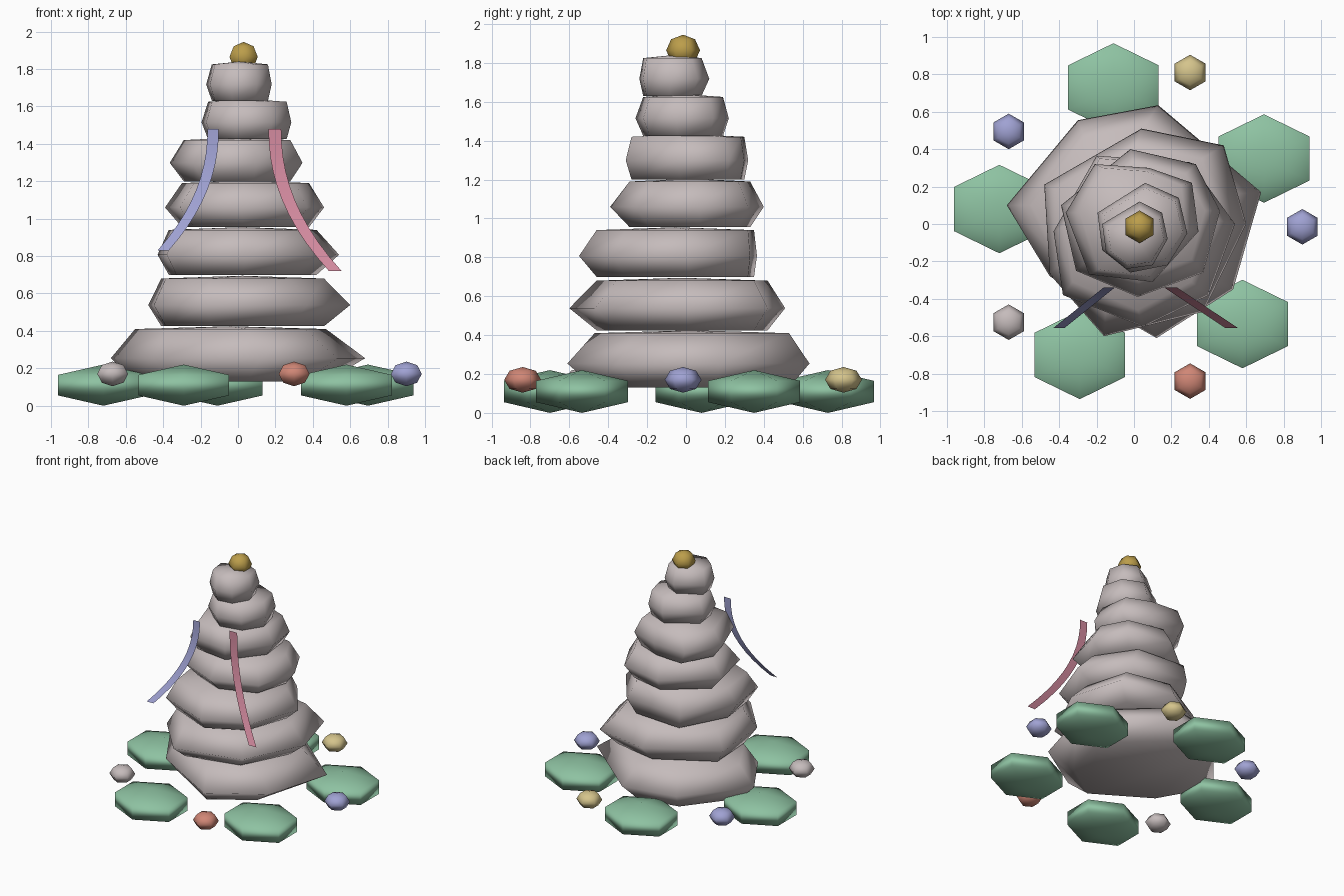
import bpy
import bmesh

default_cube = bpy.data.objects.get("Cube")
if default_cube:
    bpy.data.objects.remove(default_cube, do_unlink=True)


def make_material(name, red, green, blue):
    material = bpy.data.materials.new(name)
    material.use_nodes = True
    color = (red, green, blue, 1)
    material.diffuse_color = color
    material.node_tree.nodes["Principled BSDF"].inputs["Base Color"].default_value = color
    return material


stone_grey = make_material("stone_grey", .56, .5, .5)
moss_green = make_material("moss_green", .27, .54, .36)
deep_gold = make_material("deep_gold", .5, .34, .07)
pale_gold = make_material("pale_gold", .66, .55, .26)
lavender = make_material("lavender", .35, .36, .65)
rose_pink = make_material("rose_pink", .64, .25, .34)
coral_red = make_material("coral_red", .63, .24, .18)


def finish_mesh(name, bm, material):
    """Turn a bmesh into a smooth shaded object."""
    mesh = bpy.data.meshes.new(name)
    for face in bm.faces:
        face.smooth = True
    bm.to_mesh(mesh)
    bm.free()
    mesh.materials.append(material)
    obj = bpy.data.objects.new(name, mesh)
    bpy.context.collection.objects.link(obj)
    return obj


def add_lump(name, center, size, rings, material):
    """Six-sided squashed ball, used for moss, pebbles and the finial."""
    bm = bmesh.new()
    bmesh.ops.create_uvsphere(bm, u_segments=6, v_segments=rings, radius=1)
    obj = finish_mesh(name, bm, material)
    obj.location = center
    obj.scale = size
    return obj


def fit_outline(outline, low, high):
    """Stretch an outline so that it fills the given rectangle."""
    xs, ys = zip(*outline)

    def remap(value, values, axis):
        share = (value - min(values)) / (max(values) - min(values))
        return low[axis] + share * (high[axis] - low[axis])

    return [(remap(x, xs, 0), remap(y, ys, 1)) for x, y in outline]


def add_stone(name, bottom, top, outline, low, high):
    """Wide waist outline between two smaller rims, closed by shallow caps."""
    bm = bmesh.new()
    height = top - bottom
    rim = fit_outline(outline, low, high)
    levels = [(rim, bottom), (outline, bottom + height * .42), (rim, top - .015)]
    rings = [[bm.verts.new((x, y, z)) for x, y in points] for points, z in levels]
    count = len(outline)
    for lower, upper in zip(rings, rings[1:]):
        for i in range(count):
            j = (i + 1) % count
            bm.faces.new((lower[i], lower[j], upper[j], upper[i]))
    bm.faces.new(rings[0])
    middle = [(a + b) / 2 for a, b in zip(low, high)]
    peak = bm.verts.new((middle[0], middle[1], top))
    for i in range(count):
        bm.faces.new((rings[-1][i], rings[-1][(i + 1) % count], peak))
    bmesh.ops.recalc_face_normals(bm, faces=bm.faces)
    return finish_mesh(name, bm, stone_grey)


def add_ribbon(name, start, end, width, material, steps=10):
    """Flat strip that drops straight at first, then sweeps outward."""
    bm = bmesh.new()
    pairs = []
    for i in range(steps + 1):
        drop = i / steps
        sweep = drop ** 2.15
        x = start[0] + (end[0] - start[0]) * sweep
        y = start[1] + (end[1] - start[1]) * sweep
        z = start[2] + (end[2] - start[2]) * drop
        pairs.append([bm.verts.new((x + side * width / 2, y, z)) for side in (-1, 1)])
    for (a, b), (c, d) in zip(pairs, pairs[1:]):
        bm.faces.new((a, c, d, b))
    return finish_mesh(name, bm, material)


# Stacked stones, from the ground up
add_stone("base_stone", .13, .425,
          [(-.68, .1), (-.45, -.28), (.12, -.61), (.53, -.35), (.68, .17), (.13, .635), (-.3, .555)],
          (-.55, -.47), (.47, .53))
add_stone("second_stone", .425, .695,
          [(-.48, .21), (-.45, -.27), (-.16, -.6), (.37, -.47), (.6, 0), (.48, .42), (.04, .51)],
          (-.41, -.46), (.46, .42))
add_stone("third_stone", .7, .955,
          [(-.43, -.04), (-.38, -.38), (.05, -.55), (.4, -.38), (.54, 0), (.3, .33), (-.2, .365)],
          (-.37, -.46), (.42, .35))
add_stone("fourth_stone", .955, 1.205,
          [(-.39, .1), (-.31, -.25), (.02, -.39), (.37, -.26), (.46, .07), (.33, .32), (-.02, .4)],
          (-.3, -.29), (.38, .33))
add_stone("fifth_stone", 1.2, 1.435,
          [(-.365, .06), (-.24, -.27), (.1, -.31), (.345, -.04), (.31, .22), (.08, .3), (-.21, .32)],
          (-.29, -.28), (.28, .3))
add_stone("sixth_stone", 1.425, 1.64,
          [(-.195, .06), (-.17, -.14), (-.02, -.26), (.18, -.22), (.285, -.05), (.24, .14), (.06, .22)],
          (-.16, -.22), (.26, .19))
add_stone("top_stone", 1.63, 1.84,
          [(-.17, 0), (-.15, -.15), (-.04, -.24), (.1, -.22), (.18, -.08), (.15, .06), (.03, .12)],
          (-.14, -.22), (.16, .08))

# Finial ball
add_lump("gold_finial", (.03, -.015, 1.865), (.087, .087, .08), 4, deep_gold)

# Moss clumps around the base
moss_spots = [(-.11, .73), (.695, .35), (.58, -.535), (-.29, -.7), (-.72, .08)]
for number, (x, y) in enumerate(moss_spots, 1):
    add_lump(f"moss_clump_{number}", (x, y, .11), (.323, .273, .11), 3, moss_green)

# Pebbles between the moss
pebbles = [("pale_gold_pebble", .3, .81, pale_gold),
           ("back_lavender_pebble", -.67, .495, lavender),
           ("side_lavender_pebble", .9, -.015, lavender),
           ("grey_pebble", -.67, -.525, stone_grey),
           ("coral_pebble", .3, -.84, coral_red)]
for name, x, y, material in pebbles:
    add_lump(name, (x, y, .17), (.095, .095, .066), 4, material)

# Ribbons hanging at the front
add_ribbon("lavender_ribbon", (-.133, -.34, 1.48), (-.4, -.555, .83), .06, lavender)
add_ribbon("rose_ribbon", (.197, -.34, 1.48), (.52, -.555, .72), .068, rose_pink)
